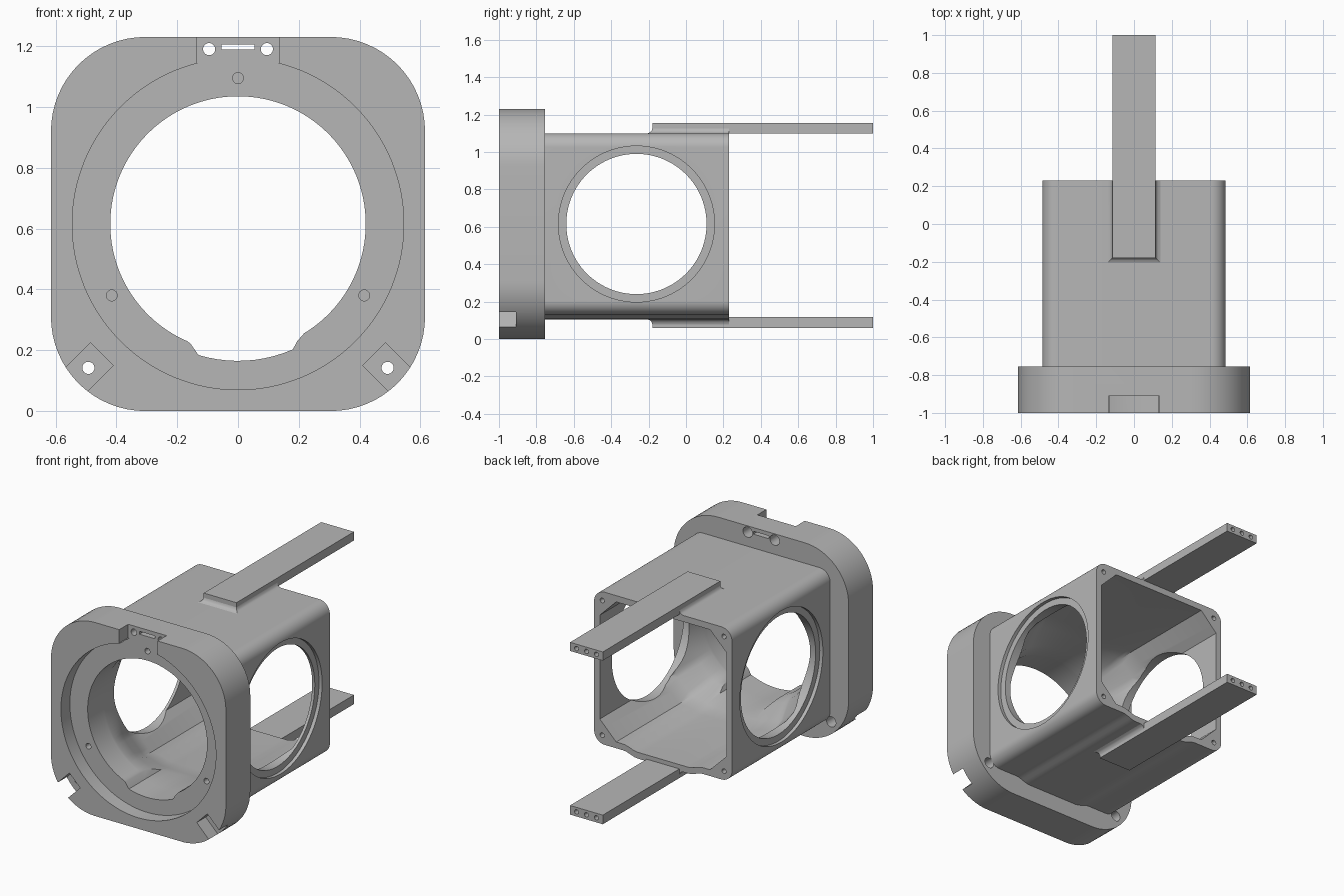
import bpy, bmesh
from math import sin, cos, pi, radians

cube = bpy.data.objects.get("Cube")
if cube:
    bpy.data.objects.remove(cube)

grey = bpy.data.materials.new("plain_grey")
grey.use_nodes = True
colour = (0.47, 0.47, 0.47, 1)
grey.diffuse_color = colour
grey.node_tree.nodes["Principled BSDF"].inputs["Base Color"].default_value = colour

CZ = 0.615      # height of the main axis
FRONT, STEP, BACK, TIP = -1.0, -0.755, 0.23, 1.0
FLOOR = -0.91   # depth of the recess and notches in the flange


def loft(name, rings):
    """Closed solid skinned through rings of equal point count."""
    bm = bmesh.new()
    loops = [[bm.verts.new(p) for p in ring] for ring in rings]
    n = len(loops[0])
    for a, b in zip(loops, loops[1:]):
        for i in range(n):
            j = (i + 1) % n
            bm.faces.new((a[i], a[j], b[j], b[i]))
    bm.faces.new(loops[0])
    bm.faces.new(loops[-1])
    bmesh.ops.recalc_face_normals(bm, faces=bm.faces)
    mesh = bpy.data.meshes.new(name)
    bm.to_mesh(mesh)
    bm.free()
    mesh.materials.append(grey)
    obj = bpy.data.objects.new(name, mesh)
    bpy.context.collection.objects.link(obj)
    return obj


def prism(name, pts, y0, y1):
    return loft(name, [[(x, y, z) for x, z in pts] for y in (y0, y1)])


def circle(x, z, r, n=24):
    return [(x + r * cos(2 * pi * i / n), z + r * sin(2 * pi * i / n)) for i in range(n)]


def rect(x0, x1, z0, z1):
    return [(x0, z0), (x1, z0), (x1, z1), (x0, z1)]


def drill(x, z, r, y0, y1):
    return prism("drill_cutter", circle(x, z, r), y0, y1)


def bulge(x, z):
    """Lower the middle of the underside with a soft step."""
    t = min(max((0.28 - abs(x)) / 0.1, 0), 1)
    return z - 0.025 * t * t * (3 - 2 * t) if z < CZ - 0.4 else z


def rounded_square(h, r, n=16):
    pts = []
    for k, (sx, sz) in enumerate([(1, 1), (-1, 1), (-1, -1), (1, -1)]):
        for i in range(n + 1):
            a = (k + i / n) * pi / 2
            pts.append((sx * (h - r) + r * cos(a), CZ + sz * (h - r) + r * sin(a)))
        if k == 2:
            pts += [(-0.32 + 0.02 * i, CZ - h) for i in range(33)]
    return pts


def cut(obj, cutters):
    bpy.context.view_layer.objects.active = obj
    for c in cutters:
        c.hide_render = True
        mod = obj.modifiers.new("cut", "BOOLEAN")
        mod.operation, mod.solver, mod.object = "DIFFERENCE", "EXACT", c
        bpy.ops.object.modifier_apply(modifier=mod.name)


def smooth(obj):
    bpy.ops.object.select_all(action="DESELECT")
    obj.select_set(True)
    bpy.context.view_layer.objects.active = obj
    bpy.ops.object.shade_smooth_by_angle(angle=radians(28))


def cavity_ring(y, t, n=128):
    """Blend from a chamfered square (t = 0) to a circle (t = 1)."""
    ring = []
    for i in range(n):
        a = 2 * pi * i / n
        c, s = abs(cos(a)), abs(sin(a))
        square = min(0.445 / max(c, s), 0.775 / (c + s))
        r = square * (1 - t) + 0.42 * t
        x, z = r * cos(a), CZ + r * sin(a)
        ring.append((x, y, z * t + bulge(x, z) * (1 - t)))
    return ring


# Shared cutters: the main cavity and the dip at the bottom of the front bore
cavity = loft("cavity_cutter", [cavity_ring(0.3, 0), cavity_ring(-0.4, 0),
                                cavity_ring(-0.5, 0.2), cavity_ring(-0.64, 0.8),
                                cavity_ring(-0.74, 1), cavity_ring(-1.1, 1)])
arc = [(-0.13 + 0.031 * i) for i in range(11)]
dip_pts = [(0, 0.5), (-0.2, 0.26), (-0.155, 0.22)]
dip_pts += [(x, CZ - (0.45 ** 2 - x * x) ** 0.5) for x in arc]
dip_pts += [(0.195, 0.23), (0.23, 0.27)]
dip = prism("dip_cutter", dip_pts, -1.1, -0.5)

# Front flange with round recess, key notches and fixing holes
flange = prism("front_flange", rounded_square(CZ, 0.31), FRONT, STEP)
flange_cutters = [
    cavity, dip,
    prism("recess_cutter", circle(0, CZ, 0.545, 128), -1.1, FLOOR),
    prism("top_notch_cutter", rect(-0.135, 0.135, 1.145, 1.3), -1.1, FLOOR),
    prism("slot_cutter", rect(-0.055, 0.055, 1.188, 1.206), -1.1, -0.6),
    drill(0, 1.095, 0.018, -1, -0.85),
]
for s in (-1, 1):
    notch = [(s * x, z) for x, z in
             [(0.485, 0.225), (0.41, 0.15), (0.61, -0.05), (0.685, 0.025)]]
    flange_cutters.append(prism("corner_notch_cutter", notch, -1.1, FLOOR))
    flange_cutters.append(drill(s * 0.415, 0.38, 0.018, -1, -0.85))
    for x, z in [(0.095, 1.19), (0.492, 0.142)]:
        flange_cutters.append(drill(s * x, z, 0.02, -1.1, -0.6))
        flange_cutters.append(drill(s * x, z, 0.033, -0.83, -0.6))
cut(flange, flange_cutters)
smooth(flange)

# Hollow square body with a round window in each side and rear screw holes
outline = [(x, bulge(x, z)) for x, z in rounded_square(0.485, 0.075)]
body = prism("body", outline, STEP, BACK)
body_cutters = [cavity, dip]
for s in (-1, 1):
    for r, x0, x1 in [(0.375, 0.3, 0.6), (0.417, 0.463, 0.6)]:
        body_cutters.append(loft("window_cutter", [
            [(s * x, y, z) for y, z in circle(-0.265, CZ, r, 96)] for x in (x0, x1)]))
    for t in (-1, 1):
        body_cutters.append(drill(s * 0.428, CZ + t * 0.428, 0.015, 0.1, 0.3))
cut(body, body_cutters)
smooth(body)

# Long arms above and below, each with a flared root and three end holes
for name, z0, z1, root in [("upper_arm", 1.1, 1.155, 1.098), ("lower_arm", 0.118, 0.06, 0.107)]:
    arm = prism(name, rect(-0.115, 0.115, min(z0, z1), max(z0, z1)), -0.18, TIP)
    mid = (z0 + z1) / 2
    cut(arm, [drill(x, mid, 0.014, 0.9, 1.1) for x in (-0.07, 0, 0.07)])
    smooth(arm)
    up = 1 if z1 > z0 else -1
    rings = []
    for grow, rise in [(0.03, 0), (0.012, 0.007), (0.004, 0.015), (0.0, 0.028)]:
        x, y, z = 0.115 + grow, -0.18 - grow, root + up * rise
        rings.append([(-x, y, z), (x, y, z), (x, BACK, z), (-x, BACK, z)])
    smooth(loft(name + "_root", rings))

# Remove the cutters once applied
for obj in [o for o in bpy.data.objects if "_cutter" in o.name]:
    bpy.data.objects.remove(obj)
